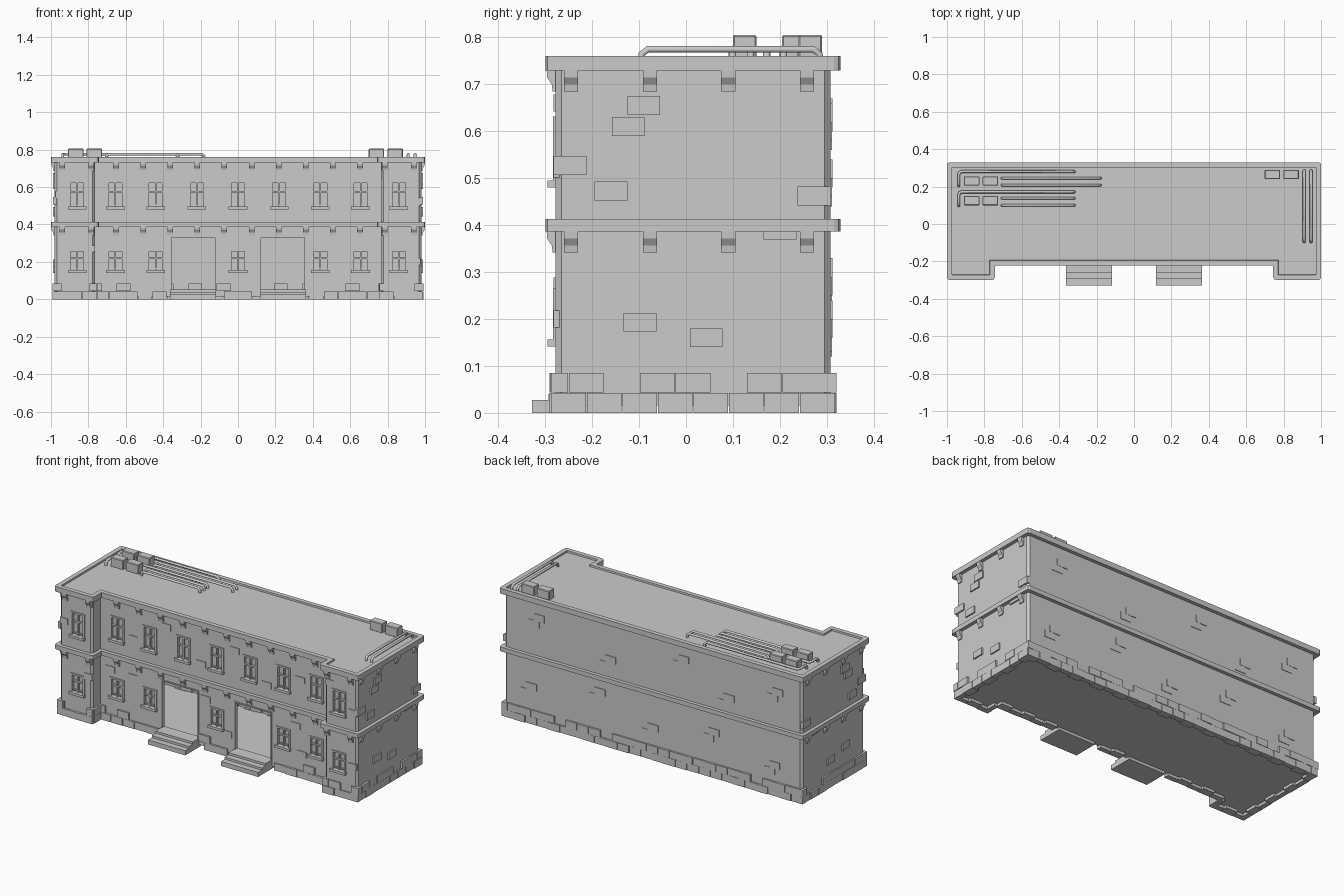
import bpy, bmesh, random
from mathutils import Vector

if "Cube" in bpy.data.objects:
    bpy.data.objects.remove(bpy.data.objects["Cube"])

random.seed(4)
X, YB, YW, YC, XI = 0.98, 0.308, -0.278, -0.20, 0.765   # side, back, wing front, centre front, wing inner

# wall planes: (normal axis, coordinate, outward sign)
BACK, WING, MID = (1, YB, 1), (1, YW, -1), (1, YC, -1)
SIDES = [(0, X, 1), (0, -X, -1)]
RETURNS = [(0, XI, -1), (0, -XI, 1)]


def finish(name, bm):
    bmesh.ops.recalc_face_normals(bm, faces=bm.faces)
    me = bpy.data.meshes.new(name)
    bm.to_mesh(me)
    bm.free()
    ob = bpy.data.objects.new(name, me)
    bpy.context.collection.objects.link(ob)
    return ob


def prism(bm, loop_a, loop_b):
    a = [bm.verts.new(p) for p in loop_a]
    b = [bm.verts.new(p) for p in loop_b]
    bm.faces.new(a)
    bm.faces.new(b)
    n = len(a)
    for i in range(n):
        bm.faces.new((a[i], a[(i + 1) % n], b[(i + 1) % n], b[i]))


def wall_point(wall, u, out, z):
    axis, c, s = wall
    return (c + s * out, u, z) if axis == 0 else (u, c + s * out, z)


def wall_prism(bm, wall, u, w, profile):
    """Extrude an (out, z) profile along a wall, centred on u."""
    prism(bm, *[[wall_point(wall, u + k * w / 2, o, z) for o, z in profile] for k in (-1, 1)])


def wall_box(bm, wall, u, w, z0, z1, out, inn=0.01):
    wall_prism(bm, wall, u, w, [(-inn, z0), (out, z0), (out, z1), (-inn, z1)])


def outline(d, z):
    h = [(XI - d, YC - d), (XI - d, YW - d), (X + d, YW - d), (X + d, YB + d)]
    return [(x, y, z) for x, y in h + [(-x, y) for x, y in reversed(h)]]


def slab(name, d, z0, z1, bevel, segs, recess=0):
    """Building outline grown by d, with bevelled outer corners and optional sunken top."""
    bm = bmesh.new()
    prism(bm, outline(d, z0), outline(d, z1))
    edges = [e for e in bm.edges
             if abs(e.verts[0].co.z - e.verts[1].co.z) > 1e-4 and abs(e.verts[0].co.y - (YC - d)) > 1e-5]
    bmesh.ops.bevel(bm, geom=edges, offset=bevel, segments=segs, affect='EDGES', profile=0.5)
    bmesh.ops.recalc_face_normals(bm, faces=bm.faces)
    if recess:
        top = max(bm.faces, key=lambda f: f.normal.z)
        for width, drop in ((0.027, 0), (0.001, recess)):
            bmesh.ops.inset_region(bm, faces=[top], thickness=width, use_even_offset=True, use_boundary=True)
            for v in top.verts:
                v.co.z -= drop
    return finish(name, bm)


# windows: (wall, u, z0, z1)
windows = []
for u in (-0.86, -0.655, -0.44, -0.22, 0, 0.22, 0.44, 0.655, 0.86):
    wall = WING if abs(u) > 0.8 else MID
    windows.append((wall, u, 0.492, 0.622))
    if abs(u) != 0.22:
        windows.append((wall, u, 0.153, 0.255))
DOORS = (-0.24, 0.24)

# main walls with window recesses and open doorways into a hollow ground floor
walls = slab("walls", 0, 0.016, 0.735, 0.013, 1)
bm = bmesh.new()
for wall, u, z0, z1 in windows:
    wall_box(bm, wall, u, 0.082, z0, z1, 0.02, 0.012)
for u in DOORS:
    wall_box(bm, MID, u, 0.236, 0.045, 0.33, 0.02, 0.04)
wall_box(bm, MID, 0, 1.9, 0.04, 0.38, -0.022, 0.485)
cutter = finish("opening_cutter", bm)
cutter.hide_render = True
mod = walls.modifiers.new("openings", 'BOOLEAN')
mod.object, mod.operation, mod.solver, mod.use_self = cutter, 'DIFFERENCE', 'EXACT', True
bpy.context.view_layer.objects.active = walls
bpy.ops.object.modifier_apply(modifier=mod.name)
bpy.data.objects.remove(cutter)

# cornices and roof
slab("middle_cornice", 0.021, 0.387, 0.413, 0.014, 2)
slab("roof_cornice", 0.021, 0.73, 0.761, 0.014, 2, recess=0.01)

# window frames, glazing bars and sills
bm = bmesh.new()
for wall, u, z0, z1 in windows:
    for s in (-1, 1):
        wall_box(bm, wall, u + s * 0.041, 0.012, z0, z1, 0.005, 0.014)
        wall_box(bm, wall, u + s * 0.02, 0.03, z0 + 0.008, z0 + 0.015, -0.004, 0.014)
    wall_box(bm, wall, u, 0.094, z1, z1 + 0.01, 0.005)
    wall_box(bm, wall, u, 0.008, z0, z1, 0.001, 0.014)
    wall_box(bm, wall, u, 0.08, z0 + 0.6 * (z1 - z0), z0 + 0.6 * (z1 - z0) + 0.008, 0.001, 0.014)
    wall_box(bm, wall, u, 0.1, z0 - 0.012, z0 + 0.003, 0.017)
finish("window_frames", bm)

# door surrounds
bm = bmesh.new()
for u in DOORS:
    for s in (-1, 1):
        wall_box(bm, MID, u + s * 0.12, 0.007, 0.03, 0.337, 0.004)
    wall_box(bm, MID, u, 0.247, 0.33, 0.337, 0.004)
finish("door_surrounds", bm)

# entrance steps
bm = bmesh.new()
for u in DOORS:
    wall_prism(bm, MID, u, 0.245, [(-0.02, 0), (0.128, 0), (0.128, 0.027), (0.093, 0.027), (0.093, 0.04),
                                   (0.058, 0.04), (0.058, 0.053), (-0.02, 0.053)])
finish("entrance_steps", bm)

# cornice brackets
bm = bmesh.new()
spots = [(MID, -0.6525 + 0.145 * i) for i in range(10)]
spots += [(WING, u) for u in (-0.94, -0.785, 0.785, 0.94)]
spots += [(s, y) for s in SIDES for y in (-0.245, -0.077, 0.09, 0.258)]
for top in (0.389, 0.732):
    for wall, u in spots:
        wall_prism(bm, wall, u, 0.03, [(-0.01, top), (0.019, top), (0.018, top - 0.017), (0.008, top - 0.032),
                                       (0.006, top - 0.047), (-0.01, top - 0.047)])
finish("cornice_brackets", bm)

# plinth stones in two courses
bm = bmesh.new()
runs = [(BACK, -0.99, 0.99), (WING, -0.99, -0.755), (WING, 0.755, 0.99), (MID, -XI, XI)]
runs += [(s, YW - 0.01, YB + 0.01) for s in SIDES] + [(s, YW, YC) for s in RETURNS]
for wall, a, b in runs:
    n = max(1, round((b - a) / 0.075))
    w = (b - a) / n
    for row, (z0, z1) in enumerate(((0, 0.043), (0.043, 0.085))):
        for i in range(n + row):
            lo, hi = max(a, a + (i - row / 2) * w), min(b, a + (i + 1 - row / 2) * w)
            u = (lo + hi) / 2
            if wall is MID and any(abs(u - d) < 0.16 for d in DOORS):
                continue
            if row and random.random() < (0.75 if wall is MID else 0.15):
                continue
            wall_box(bm, wall, u, hi - lo - 0.002, z0, z1 - 0.0005, random.choice((0.008, 0.011, 0.013)),
                     0.035 if (i + row) % 2 else 0.02)
finish("plinth_stones", bm)

# scattered proud bricks
bm = bmesh.new()
side = [(-0.09, .655), (-0.123, .61), (-0.247, .527), (-0.16, .473), (0.273, .462), (-0.098, .193),
        (0.043, .16), (0.2, .39)]
for s in SIDES:
    for y, z in side:
        wall_box(bm, s, y, 0.07, z - 0.02, z + 0.02, 0.008)
for x, z in ((0.75, .62), (0.28, .5), (-0.2, .63), (-0.5, .48), (-0.82, .6),
             (0.8, .2), (0.35, .29), (0.0, .17), (-0.4, .25), (-0.8, .16)):
    wall_box(bm, BACK, x, 0.07, z, z + 0.04, 0.004)
    wall_box(bm, BACK, x + 0.035, 0.07, z - 0.04, z, 0.003)
for x, z in ((-0.55, .53), (-0.33, .66), (-0.1, .5), (0.12, .64), (0.33, .49), (0.55, .58), (-0.55, .3),
             (-0.07, .3), (0.07, .13), (0.52, .3), (0.56, .14), (-0.7, .31)):
    wall_box(bm, MID, x, 0.06, z - 0.018, z + 0.018, 0.004)
for x, z in ((-0.95, .56), (0.95, .52), (-0.79, .27), (0.8, .66), (0.95, .2)):
    wall_box(bm, WING, x, 0.05, z - 0.018, z + 0.018, 0.004)
finish("proud_bricks", bm)

# rooftop units
bm = bmesh.new()
for x, y in ((-0.868, .23), (-0.768, .23), (-0.868, .125), (-0.768, .125), (0.74, .265), (0.84, .265)):
    for v in bmesh.ops.create_cube(bm, size=1)["verts"]:
        v.co = Vector((v.co.x * 0.082 + x, v.co.y * 0.05 + y, v.co.z * 0.056 + 0.777))
bmesh.ops.bevel(bm, geom=bm.edges[:], offset=0.003, segments=1, affect='EDGES')
finish("rooftop_units", bm)

# rooftop pipes, turned down into the roof at both ends
cu = bpy.data.curves.new("rooftop_pipes", 'CURVE')
cu.dimensions, cu.bevel_depth, cu.bevel_resolution, cu.use_fill_caps = '3D', 0.008, 1, True
paths = [[(x, -0.095), (x, 0.285)] for x in (0.91, 0.947)]
paths += [[(-0.937, y - 0.075), (-0.937, y - 0.015), (-0.932, y - 0.005), (-0.922, y), (-0.32, y)]
          for y in (0.28, 0.172)]
paths += [[(-0.705, y), (e, y)] for y, e in ((0.245, -0.18), (0.208, -0.18), (0.138, -0.32), (0.1, -0.32))]
down = Vector((0, 0, -0.015))
for p in paths:
    p = [Vector((x, y, 0.775)) for x, y in p]
    a, b = (p[1] - p[0]).normalized() * 0.014, (p[-2] - p[-1]).normalized() * 0.014
    pts = [p[0] + down * 1.8, p[0] + down * 0.7, p[0] + a, *p[1:-1],
           p[-1] + b, p[-1] + down * 0.7, p[-1] + down * 1.8]
    sp = cu.splines.new('POLY')
    sp.points.add(len(pts) - 1)
    for q, v in zip(sp.points, pts):
        q.co = (*v, 1)
bpy.context.collection.objects.link(bpy.data.objects.new("rooftop_pipes", cu))
